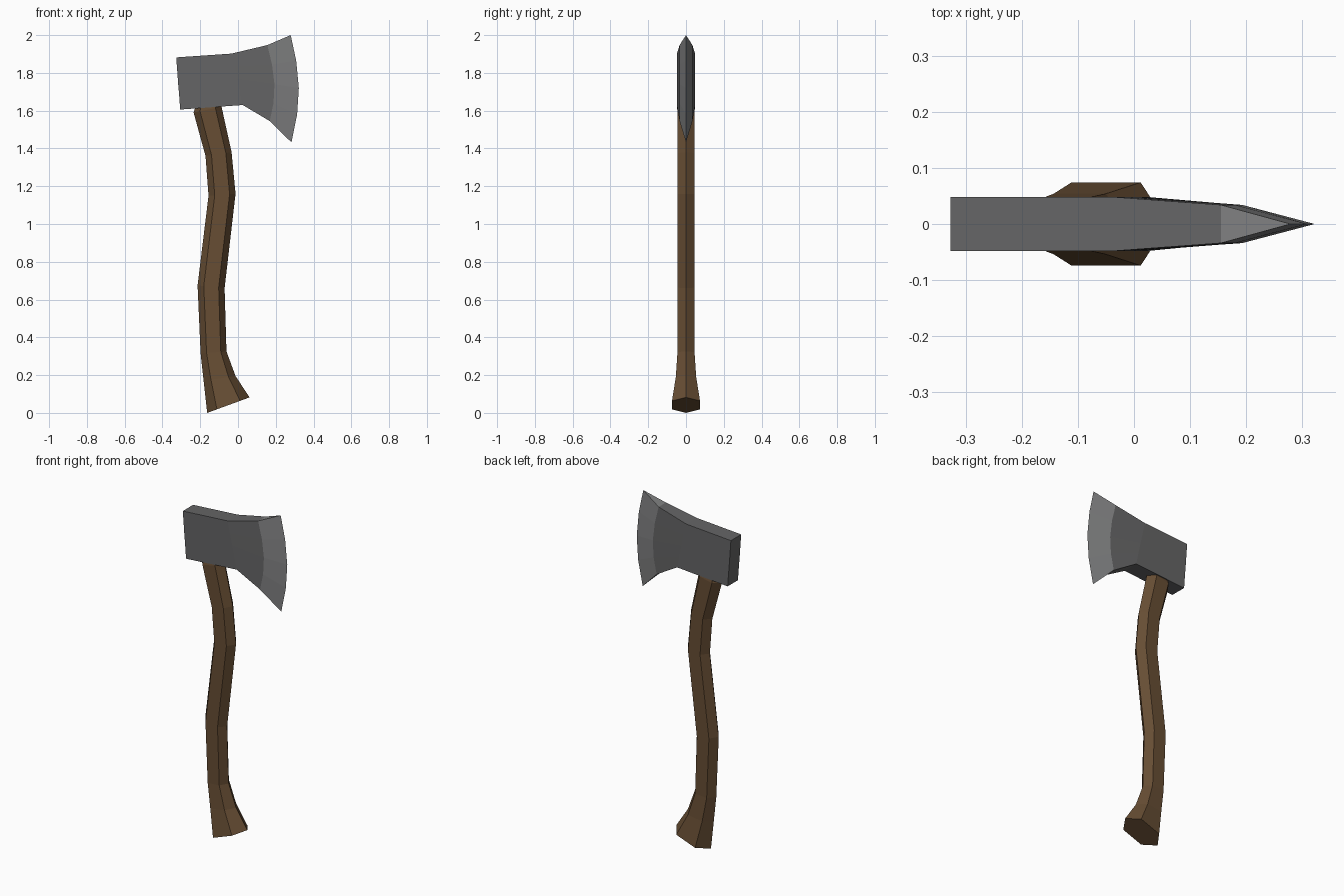
import bpy
import bmesh

if "Cube" in bpy.data.objects:
    bpy.data.objects.remove(bpy.data.objects["Cube"])


def material(name, rgb):
    m = bpy.data.materials.new(name)
    m.diffuse_color = (*rgb, 1.0)
    m.use_nodes = True
    m.node_tree.nodes["Principled BSDF"].inputs["Base Color"].default_value = m.diffuse_color
    return m


def loft(name, rings, mats, pick=lambda i: 0):
    """Bridge closed rings of points and cap both ends."""
    bm = bmesh.new()
    vr = [[bm.verts.new(p) for p in ring] for ring in rings]
    n = len(vr[0])
    for i in range(len(vr) - 1):
        for k in range(n):
            j = (k + 1) % n
            f = bm.faces.new((vr[i][k], vr[i][j], vr[i + 1][j], vr[i + 1][k]))
            f.material_index = pick(i)
    bm.faces.new(vr[0])
    bm.faces.new(vr[-1]).material_index = pick(len(vr) - 2)
    # the cutting edge collapses to a line
    bmesh.ops.remove_doubles(bm, verts=bm.verts, dist=0.0005)
    bmesh.ops.recalc_face_normals(bm, faces=bm.faces)
    me = bpy.data.meshes.new(name)
    bm.to_mesh(me)
    bm.free()
    for m in mats:
        me.materials.append(m)
    ob = bpy.data.objects.new(name, me)
    bpy.context.collection.objects.link(ob)
    return ob


wood = material("brown wood", (0.135, 0.075, 0.034))
steel = material("dark steel", (0.13, 0.13, 0.133))
edge = material("ground edge steel", (0.22, 0.222, 0.225))

# Handle: hexagonal sections given by back point, belly point and half thickness
sections = [
    ((-0.163, 0.0), (0.061, 0.082), 0.074),
    ((-0.182, 0.17), (-0.013, 0.195), 0.054),
    ((-0.198, 0.315), (-0.061, 0.325), 0.045),
    ((-0.214, 0.675), (-0.071, 0.66), 0.045),
    ((-0.156, 1.15), (-0.013, 1.16), 0.045),
    ((-0.172, 1.36), (-0.034, 1.38), 0.045),
    ((-0.235, 1.59), (-0.087, 1.62), 0.045),
    ((-0.215, 1.65), (-0.105, 1.67), 0.035),
]


def hexagon(a, b, h):
    def at(t, y):
        return (a[0] + (b[0] - a[0]) * t, y, a[1] + (b[1] - a[1]) * t)
    return [at(0, 0), at(0.23, -h), at(0.78, -h), at(1, 0), at(0.78, h), at(0.23, h)]


loft("handle", [hexagon(*s) for s in sections], [wood])

# Axe head: columns from poll to cutting edge, points top to bottom, half thickness
columns = [
    ([(-0.327, 1.882), (-0.322, 1.815), (-0.317, 1.745), (-0.311, 1.675), (-0.306, 1.606)], 0.048),
    ([(-0.035, 1.902), (-0.02, 1.835), (-0.005, 1.767), (0.01, 1.70), (0.025, 1.63)], 0.048),
    ([(0.155, 1.947), (0.18, 1.845), (0.193, 1.74), (0.188, 1.64), (0.168, 1.545)], 0.034),
    ([(0.279, 2.0), (0.308, 1.865), (0.322, 1.72), (0.313, 1.58), (0.283, 1.432)], 0.0),
]


def head_ring(points, h):
    return [(x, -h, z) for x, z in points] + [(x, h, z) for x, z in reversed(points)]


def head_loft():
    # sides, top and underside as strips; the last strip is the ground bevel
    bm = bmesh.new()
    grid = [[bm.verts.new(p) for p in head_ring(*c)] for c in columns]
    n = len(grid[0])
    for i in range(len(grid) - 1):
        for k in range(n):
            j = (k + 1) % n
            f = bm.faces.new((grid[i][k], grid[i][j], grid[i + 1][j], grid[i + 1][k]))
            f.material_index = 1 if i == len(grid) - 2 else 0
    bm.faces.new(grid[0])
    bmesh.ops.remove_doubles(bm, verts=bm.verts, dist=0.0005)
    bmesh.ops.recalc_face_normals(bm, faces=bm.faces)
    me = bpy.data.meshes.new("axe_head")
    bm.to_mesh(me)
    bm.free()
    me.materials.append(steel)
    me.materials.append(edge)
    bpy.context.collection.objects.link(bpy.data.objects.new("axe_head", me))


head_loft()
